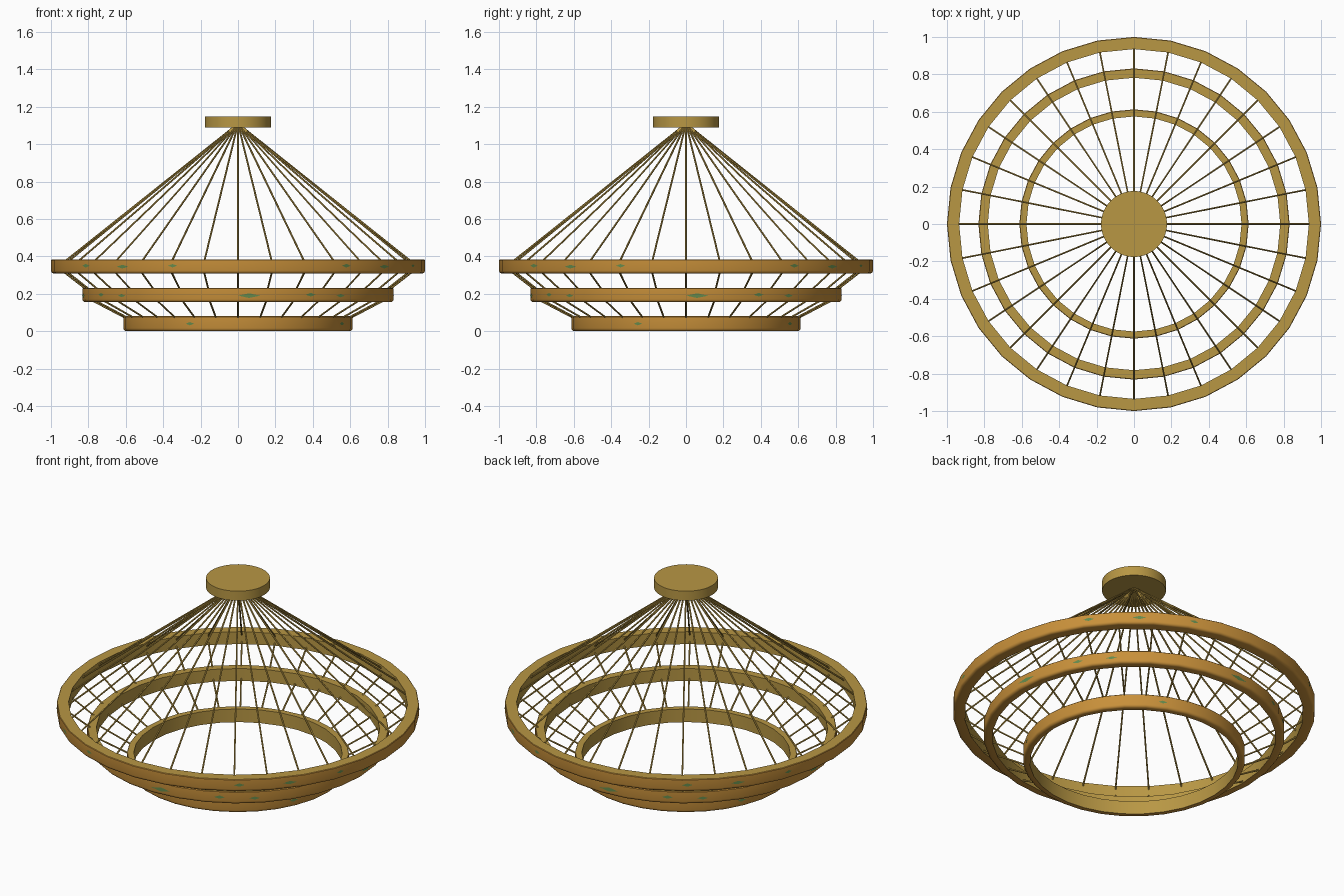
import bpy, bmesh, math
from mathutils import Vector

if "Cube" in bpy.data.objects:
    bpy.data.objects.remove(bpy.data.objects["Cube"])

SIDES = 32


def material(name, rgb):
    m = bpy.data.materials.new(name)
    m.diffuse_color = [(c / 255 / 12.92 if c < 11 else ((c / 255 + 0.055) / 1.055) ** 2.4)
                       for c in rgb] + [1]
    m.use_nodes = True
    m.node_tree.nodes["Principled BSDF"].inputs["Base Color"].default_value = m.diffuse_color
    return m


BRASS = material("pale_brass", (184, 151, 68))
BRONZE = material("warm_bronze", (200, 144, 58))
PATINA = material("green_patina", (100, 138, 76))


def finish(name, bm, mats, smooth=True):
    bmesh.ops.recalc_face_normals(bm, faces=bm.faces)
    me = bpy.data.meshes.new(name)
    bm.to_mesh(me)
    bm.free()
    for m in mats:
        me.materials.append(m)
    ob = bpy.data.objects.new(name, me)
    bpy.context.collection.objects.link(ob)
    if smooth:
        bpy.ops.object.select_all(action='DESELECT')
        ob.select_set(True)
        bpy.context.view_layer.objects.active = ob
        bpy.ops.object.shade_smooth_by_angle(angle=math.radians(35))
    return ob


def polar(r, a, z):
    return Vector((r * math.cos(a), r * math.sin(a), z))


# Hoops: flat top and inner wall, rounded lower outer edge
def ring(name, r_in, r_out, z0, z1):
    b = 0.016
    profile = [(r_in, z0), (r_in, z1), (r_out - 0.003, z1), (r_out, z1 - 0.003)]
    profile += [(r_out - b + b * math.cos(t), z0 + b - b * math.sin(t))
                for t in (0, math.pi / 6, math.pi / 3, math.pi / 2)]
    bm = bmesh.new()
    loops = [[bm.verts.new(polar(r, math.tau * i / SIDES, z)) for r, z in profile]
             for i in range(SIDES)]
    n = len(profile)
    for i in range(SIDES):
        a, c = loops[i], loops[(i + 1) % SIDES]
        for j in range(n):
            f = bm.faces.new((a[j], c[j], c[(j + 1) % n], a[(j + 1) % n]))
            # inner wall and top are pale, outside and underside are warm
            f.material_index = 0 if j < 2 else 1
    finish(name, bm, [BRASS, BRONZE])


ring("outer_ring", 0.935, 1.0, 0.308, 0.383)
ring("middle_ring", 0.782, 0.832, 0.155, 0.23)
ring("inner_ring", 0.575, 0.613, 0.0, 0.08)


# Thin radial rods, one at every corner of the hoops
def rods(name, start, end, radius=0.005):
    bm = bmesh.new()
    for i in range(SIDES):
        a = math.tau * i / SIDES
        p, q = polar(start[0], a, start[1]), polar(end[0], a, end[1])
        d = q - p
        mat = d.to_track_quat('Z', 'Y').to_matrix().to_4x4()
        mat.translation = (p + q) / 2
        bmesh.ops.create_cone(bm, cap_ends=True, segments=6, radius1=radius,
                              radius2=radius, depth=d.length, matrix=mat)
    finish(name, bm, [BRASS])


rods("suspension_rods", (0.012, 1.10), (0.942, 0.36))
rods("upper_link_rods", (0.955, 0.335), (0.80, 0.215))
rods("lower_link_rods", (0.80, 0.175), (0.59, 0.065))

# Ceiling canopy
bm = bmesh.new()
bmesh.ops.create_cone(bm, cap_ends=True, segments=64, radius1=0.176, radius2=0.176, depth=0.058)
bmesh.ops.translate(bm, verts=bm.verts, vec=(0, 0, 1.118))
finish("ceiling_canopy", bm, [BRASS])


# Small patina flecks on the outside of the hoops, repeated every quarter turn
def flecks(name, r, spots):
    bm = bmesh.new()
    step = math.tau / SIDES
    for quarter in range(4):
        for x, z, w, h in spots:
            a = math.asin(x / r) - math.pi / 2 + quarter * math.pi / 2
            k = math.floor(a / step)
            p, q = polar(r + 0.0015, k * step, z), polar(r + 0.0015, (k + 1) * step, z)
            t, half = a / step - k, w / 2 / (q - p).length
            t = min(max(t, half), 1 - half)
            up = Vector((0, 0, h / 2))
            l, m, e = (p.lerp(q, t + s * half) for s in (-1, 0, 1))
            bm.faces.new([bm.verts.new(v) for v in (l, m - up, e, m + up)])
    finish(name, bm, [PATINA], smooth=False)


flecks("outer_ring_patina", 1.0, [(-0.62, 0.345, 0.08, 0.02), (-0.35, 0.35, 0.05, 0.018),
                                  (0.57, 0.35, 0.06, 0.02)])
flecks("middle_ring_patina", 0.832, [(0.02, 0.19, 0.12, 0.025), (0.39, 0.195, 0.06, 0.02),
                                     (0.55, 0.19, 0.06, 0.018)])
flecks("inner_ring_patina", 0.613, [(-0.24, 0.04, 0.05, 0.018)])
